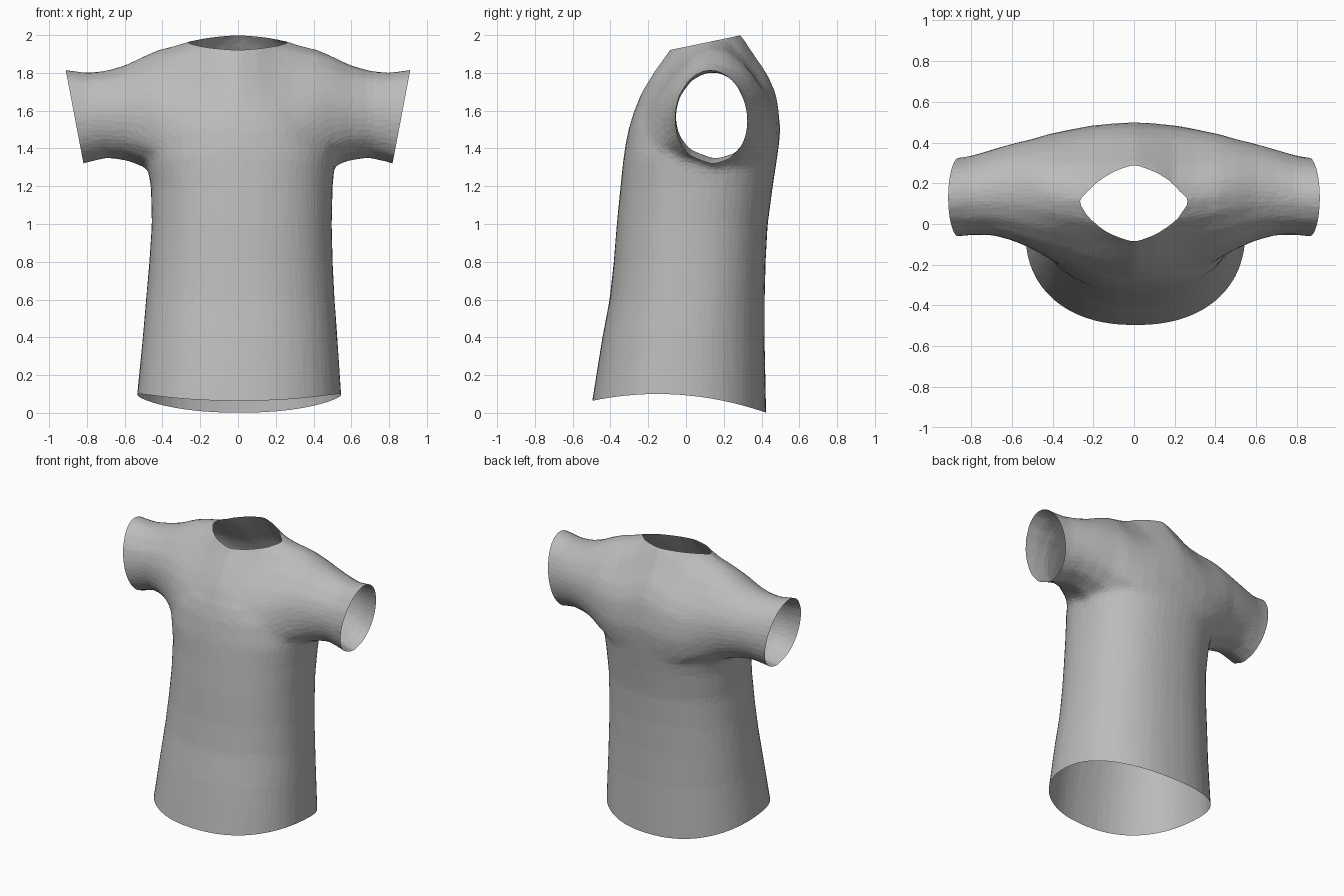
import bpy, bmesh, math
from mathutils import Vector

if "Cube" in bpy.data.objects:
    bpy.data.objects.remove(bpy.data.objects["Cube"])


def loft(bm, rings):
    """Closed solid through matching rings of points."""
    rows = [[bm.verts.new(p) for p in ring] for ring in rings]
    n = len(rows[0])
    for a, b in zip(rows, rows[1:]):
        for i in range(n):
            j = (i + 1) % n
            bm.faces.new((a[i], a[j], b[j], b[i]))
    bm.faces.new(rows[0])
    bm.faces.new(rows[-1])


def oval(z, left, right, front, back, power=2.25, n=40):
    """Rounded horizontal torso section."""
    ring = []
    for i in range(n):
        a = math.tau * i / n
        c, s = math.cos(a), math.sin(a)
        u = math.copysign(abs(c) ** (2 / power), c)
        v = math.copysign(abs(s) ** (2 / power), s)
        ring.append(((left + right) / 2 + u * (right - left) / 2,
                     (front + back) / 2 + v * (back - front) / 2, z))
    return ring


# Side profile of the chest and shoulders, as (y, z)
CHEST = [(-.33, 1.3), (-.325, 1.4), (-.305, 1.5), (-.275, 1.6), (-.235, 1.7),
         (-.175, 1.8), (-.09, 1.92), (0, 2.06), (.1, 2.12), (.2, 2.1),
         (.295, 2.0), (.36, 1.9), (.43, 1.8), (.475, 1.7), (.492, 1.6),
         (.5, 1.5), (.49, 1.4), (.47, 1.3), (.3, 1.2), (.08, 1.15), (-.2, 1.2)]
UNIT = [((y - .085) / .415, (z - 1.635) / .485) for y, z in CHEST]


def section(x, front, back, top, bottom, chest):
    """Vertical section across the shoulders, from sleeve oval to chest shape."""
    ring = []
    for u, v in UNIT:
        r = math.hypot(u, v)
        u, v = [c * (chest + (1 - chest) / r) for c in (u, v)]
        ring.append((x, (front + back) / 2 + u * (back - front) / 2,
                     (top + bottom) / 2 + v * (top - bottom) / 2))
    return ring


bm = bmesh.new()

# Torso: z, right, left, front, back
loft(bm, [oval(*r) for r in [
    (-.1, -.55, .565, -.53, .425), (.1, -.535, .547, -.497, .425),
    (.4, -.505, .527, -.445, .417), (.6, -.488, .512, -.405, .417),
    (.8, -.47, .502, -.383, .422), (1.0, -.457, .497, -.367, .433),
    (1.2, -.462, .502, -.347, .46), (1.35, -.49, .515, -.332, .483),
    (1.5, -.48, .49, -.305, .497), (1.6, -.42, .42, -.275, .49)]])

# Shoulders and sleeves: x, front, back, top, bottom, chest amount
half = [(0, -.33, .5, 2.12, 1.15, 1), (.1, -.325, .496, 2.07, 1.15, 1),
        (.2, -.3, .487, 1.99, 1.17, .9), (.3, -.255, .47, 1.955, 1.2, .8),
        (.42, -.185, .445, 1.925, 1.25, .5), (.5, -.135, .42, 1.89, 1.3, .3),
        (.6, -.085, .395, 1.84, 1.335, .1), (.7, -.055, .365, 1.812, 1.345, 0),
        (.8, -.055, .335, 1.802, 1.32, 0), (.9, -.065, .32, 1.817, 1.285, 0),
        (1, -.07, .32, 1.83, 1.27, 0)]
loft(bm, [section(-s[0], *s[1:]) for s in reversed(half[1:])] +
         [section(*s) for s in half])
bmesh.ops.recalc_face_normals(bm, faces=bm.faces)

mesh = bpy.data.meshes.new("shirt")
bm.to_mesh(mesh)
bm.free()
shirt = bpy.data.objects.new("shirt", mesh)
bpy.context.collection.objects.link(shirt)

# Merge into one cloth surface with soft armpits and small facets
remesh = shirt.modifiers.new("merge", "REMESH")
remesh.mode = "VOXEL"
remesh.voxel_size = .02
soften = shirt.modifiers.new("soften", "SMOOTH")
soften.factor = .5
soften.iterations = 12
facets = shirt.modifiers.new("facets", "DECIMATE")
facets.ratio = .12
evaluated = shirt.evaluated_get(bpy.context.evaluated_depsgraph_get())
mesh = bpy.data.meshes.new_from_object(evaluated)
shirt.modifiers.clear()
shirt.data = mesh
mesh.name = "shirt"

# Cut the openings: neck, hem and both sleeves
bm = bmesh.new()
bm.from_mesh(mesh)
for point, normal in [((0, .295, 2), (0, -.208, 1)), ((0, 0, .1), (0, 0, -1)),
                      ((.912, 0, 1.815), (.5, 0, -.095)),
                      ((-.912, 0, 1.815), (-.5, 0, -.095))]:
    bmesh.ops.bisect_plane(bm, geom=bm.verts[:] + bm.edges[:] + bm.faces[:],
                           plane_co=Vector(point), plane_no=Vector(normal),
                           clear_outer=True)

# Curve the hem down at front and back
for v in bm.verts:
    fade = max(0, 1 - (v.co.z - .1) / .5)
    v.co.z -= fade * .3 * (v.co.y + .15) ** 2
bmesh.ops.triangulate(bm, faces=bm.faces)
for f in bm.faces:
    f.smooth = False
bm.to_mesh(mesh)
bm.free()

# Plain grey cloth
cloth = bpy.data.materials.new("grey cloth")
cloth.use_nodes = True
colour = (.5, .5, .5, 1)
cloth.diffuse_color = colour
cloth.node_tree.nodes["Principled BSDF"].inputs["Base Color"].default_value = colour
mesh.materials.clear()
mesh.materials.append(cloth)
